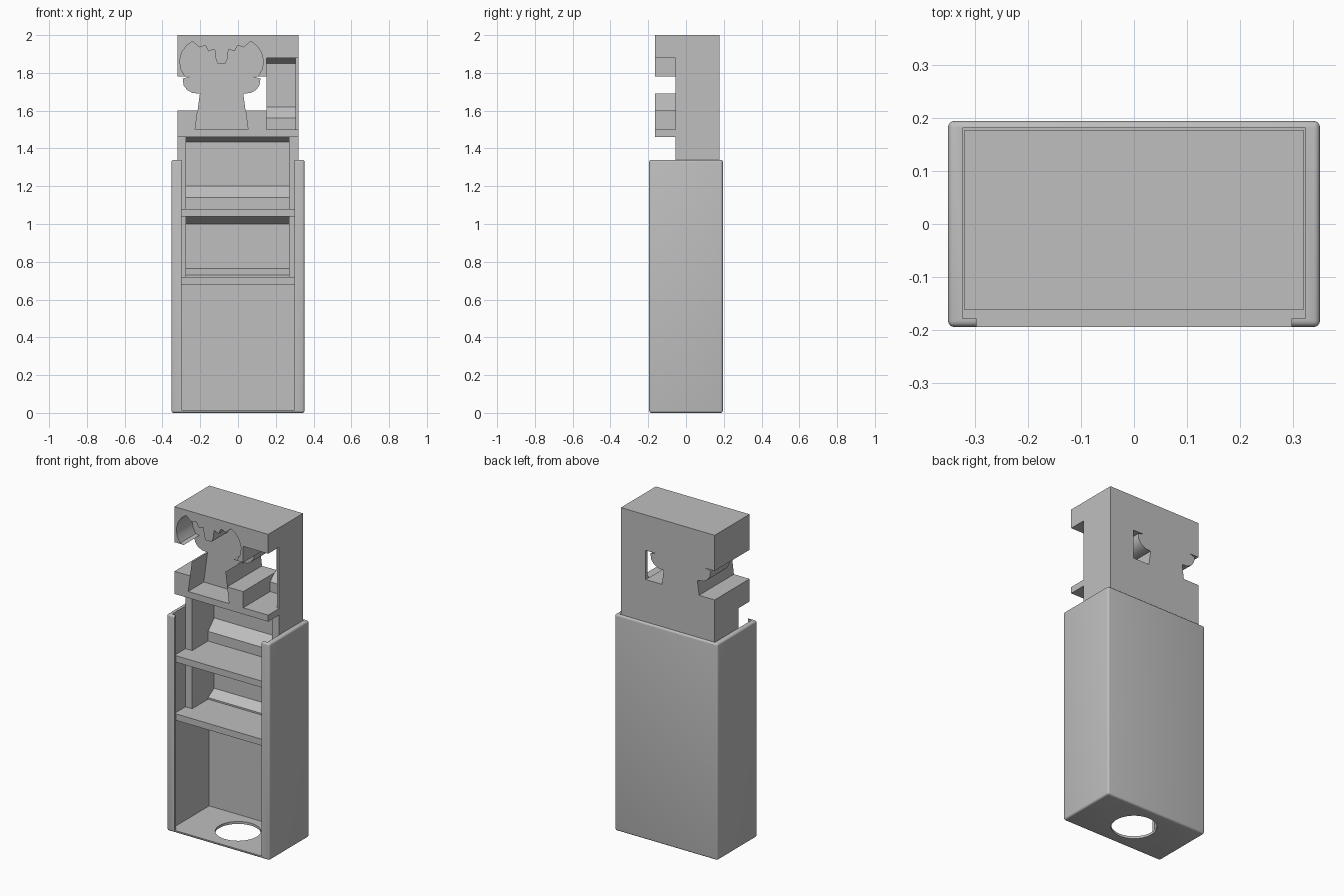
import bpy, bmesh, math
from mathutils import Vector

if "Cube" in bpy.data.objects:
    bpy.data.objects.remove(bpy.data.objects["Cube"], do_unlink=True)

grey = bpy.data.materials.new("plain grey")
grey.use_nodes = True
grey.diffuse_color = (0.52, 0.52, 0.52, 1)
grey.node_tree.nodes["Principled BSDF"].inputs["Base Color"].default_value = grey.diffuse_color


def prism(name, points, axis, start, end):
    """Extrude a 2D outline along one axis; the outline uses the other two."""
    def place(p, d):
        co = list(p)
        co.insert(axis, d)
        return co
    bm = bmesh.new()
    face = bm.faces.new([bm.verts.new(place(p, start)) for p in points])
    step = Vector((0, 0, 0))
    step[axis] = end - start
    new = bmesh.ops.extrude_face_region(bm, geom=[face])["geom"]
    bmesh.ops.translate(bm, vec=step, verts=[g for g in new if isinstance(g, bmesh.types.BMVert)])
    bmesh.ops.recalc_face_normals(bm, faces=bm.faces)
    mesh = bpy.data.meshes.new(name)
    bm.to_mesh(mesh)
    bm.free()
    mesh.materials.append(grey)
    obj = bpy.data.objects.new(name, mesh)
    bpy.context.collection.objects.link(obj)
    return obj


def box(name, x, y, z):
    outline = [(x[0], y[0]), (x[1], y[0]), (x[1], y[1]), (x[0], y[1])]
    return prism(name, outline, 2, z[0], z[1])


def apply_modifier(obj, mod):
    bpy.ops.object.select_all(action='DESELECT')
    bpy.context.view_layer.objects.active = obj
    obj.select_set(True)
    bpy.ops.object.modifier_apply(modifier=mod.name)


def cut(obj, tool):
    tool.hide_render = True
    mod = obj.modifiers.new("cut", 'BOOLEAN')
    mod.operation, mod.solver, mod.object = 'DIFFERENCE', 'EXACT', tool
    apply_modifier(obj, mod)
    bpy.data.objects.remove(tool, do_unlink=True)


# Outer sleeve: rounded box, hollow, slotted front, open top, round hole in the floor
sleeve = box("outer_sleeve", (-0.352, 0.352), (-0.195, 0.195), (0, 1.34))
bevel = sleeve.modifiers.new("round", 'BEVEL')
bevel.width, bevel.segments = 0.012, 4
apply_modifier(sleeve, bevel)
cut(sleeve, box("cavity", (-0.325, 0.325), (-0.179, 0.182), (0.015, 1.5)))
cut(sleeve, box("slot", (-0.298, 0.298), (-0.3, 0), (0.015, 1.5)))
circle = [(0.128 * math.cos(a * math.pi / 24), 0.128 * math.sin(a * math.pi / 24)) for a in range(48)]
cut(sleeve, prism("floor_hole", circle, 2, -0.1, 0.1))

# Inner holder block
FRONT, STEP, BACK = -0.163, -0.055, 0.178
holder = box("inner_holder", (-0.321, 0.321), (FRONT, BACK), (0.68, 2.0))


def pocket(x, z, riser, ramp, roof):
    """Deep pocket with a ramp at the lower back and a chamfer at the upper back."""
    outline = [(-0.3, z[0]), (0.1, z[0]), (0.1, z[0] + riser), (0.16, z[0] + riser + ramp),
               (0.16, z[1] - roof), (0.1, z[1]), (-0.3, z[1])]
    cut(holder, prism("pocket", outline, 0, x[0], x[1]))


# Two wide compartments separated by shelves, with side walls set back
for z, riser, ramp, roof in (((0.72, 1.04), 0.01, 0.035, 0.04), ((1.08, 1.46), 0.06, 0.06, 0.025)):
    cut(holder, box("setback", (-0.5, 0.5), (-0.3, STEP), z))
    pocket((-0.275, 0.27), z, riser, ramp, roof)

# Tall narrow pocket at the upper left-hand side
cut(holder, box("setback", (0.15, 0.5), (-0.3, STEP), (1.5, 1.88)))
pocket((0.15, 0.305), (1.5, 1.88), 0.06, 0.06, 0.03)

# Half outline of the emblem-like recess: crown, rounded head, lobe and stem
MID = -0.087
crown = [(0.03, 1.87), (0.037, 1.925), (0.069, 1.914), (0.085, 1.946), (0.117, 1.935), (0.154, 1.967)]
head = [(0.185, 1.945), (0.21, 1.91), (0.222, 1.865), (0.215, 1.82), (0.195, 1.785)]
lobe = [(0.17, 1.78), (0.206, 1.77), (0.201, 1.735), (0.183, 1.71), (0.155, 1.694), (0.115, 1.69)]
stem = [(0.14, 1.5)]
half = [(0.02, 1.85)] + crown + head + lobe + stem


def side(points, sign):
    return [(MID + sign * u, z) for u, z in points]


recess = side(half, 1) + side(half[::-1], -1)
cut(holder, prism("recess", recess, 1, -0.3, -0.01))

# Openings through the block on both sides of the stem
for sign, edge in ((-1, -0.5), (1, 0.152)):
    opening = side(lobe + [(0.127, 1.6)], sign) + [(edge, 1.6), (edge, 1.78)]
    cut(holder, prism("opening", opening, 1, -0.3, 0.3))

# Soft shading on the curves, crisp elsewhere
for obj in (sleeve, holder):
    bpy.ops.object.select_all(action='DESELECT')
    bpy.context.view_layer.objects.active = obj
    obj.select_set(True)
    bpy.ops.object.shade_smooth_by_angle(angle=math.radians(32))
